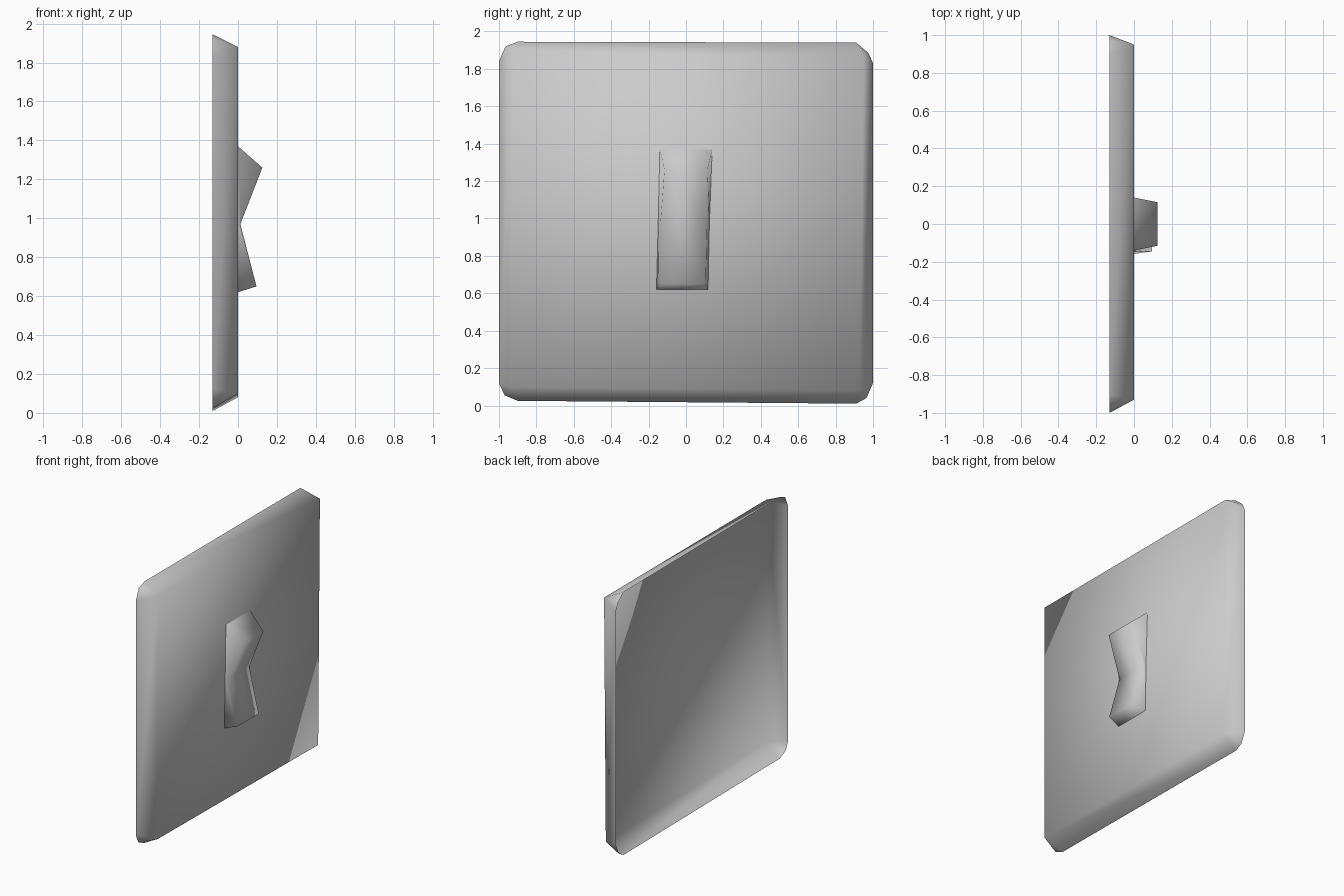
import bpy
import bmesh

cube = bpy.data.objects.get("Cube")
if cube:
    bpy.data.objects.remove(cube, do_unlink=True)

grey = bpy.data.materials.new("light_grey_plastic")
grey.use_nodes = True
colour = (0.6, 0.6, 0.6, 1)
grey.diffuse_color = colour
grey.node_tree.nodes["Principled BSDF"].inputs["Base Color"].default_value = colour


def finish(name, bm):
    bmesh.ops.recalc_face_normals(bm, faces=bm.faces)
    # Open shells: make the faces look outwards, towards +x
    bm.normal_update()
    if sum(f.normal.x * f.calc_area() for f in bm.faces) < 0:
        bmesh.ops.reverse_faces(bm, faces=bm.faces)
    for f in bm.faces:
        f.smooth = True
    mesh = bpy.data.meshes.new(name)
    bm.to_mesh(mesh)
    bm.free()
    mesh.materials.append(grey)
    obj = bpy.data.objects.new(name, mesh)
    bpy.context.collection.objects.link(obj)


# Wall plate: chamfered rim running up to a square-cornered face, open at the back
# Each corner: face corner, then three rim points going round (y, z)
corners = [
    ((-0.93, 0.10), [(-1, 0.12), (-0.97, 0.055), (-0.9, 0.025)]),
    ((0.93, 0.08), [(0.91, 0.01), (0.965, 0.04), (1, 0.12)]),
    ((0.95, 1.88), [(1, 1.83), (0.975, 1.885), (0.91, 1.94)]),
    ((-0.93, 1.88), [(-0.9, 1.945), (-0.965, 1.92), (-1, 1.84)]),
]
bm = bmesh.new()
face = [bm.verts.new((0, *inner)) for inner, _ in corners]
rims = [[bm.verts.new((-0.13, *p)) for p in rim] for _, rim in corners]
bm.faces.new(face)
for i in range(4):
    j = (i + 1) % 4
    for a, b in zip(rims[i], rims[i][1:]):
        bm.faces.new((face[i], a, b))
    bm.faces.new((face[i], rims[i][-1], rims[j][0], face[j]))
finish("wall_plate", bm)

# Rocker switch: stations of base and raised edge, from top to bottom
# Each station: raised x and z, base z, centre y, base and raised half widths
stations = [
    (0.125, 1.26, 1.37, 0.0, 0.14, 0.115),
    (0.012, 0.97, 0.97, -0.012, 0.137, 0.125),
    (0.095, 0.65, 0.62, -0.02, 0.138, 0.125),
]
bm = bmesh.new()
rows = []
for x, z, base_z, y, base_half, half in stations:
    rows.append([bm.verts.new(p) for p in (
        (0, y - base_half, base_z), (x, y - half, z),
        (x, y + half, z), (0, y + base_half, base_z))])
for upper, lower in zip(rows, rows[1:]):
    for k in range(3):
        bm.faces.new((upper[k], upper[k + 1], lower[k + 1], lower[k]))
bm.faces.new(rows[0])
bm.faces.new(rows[-1])
finish("rocker_switch", bm)
